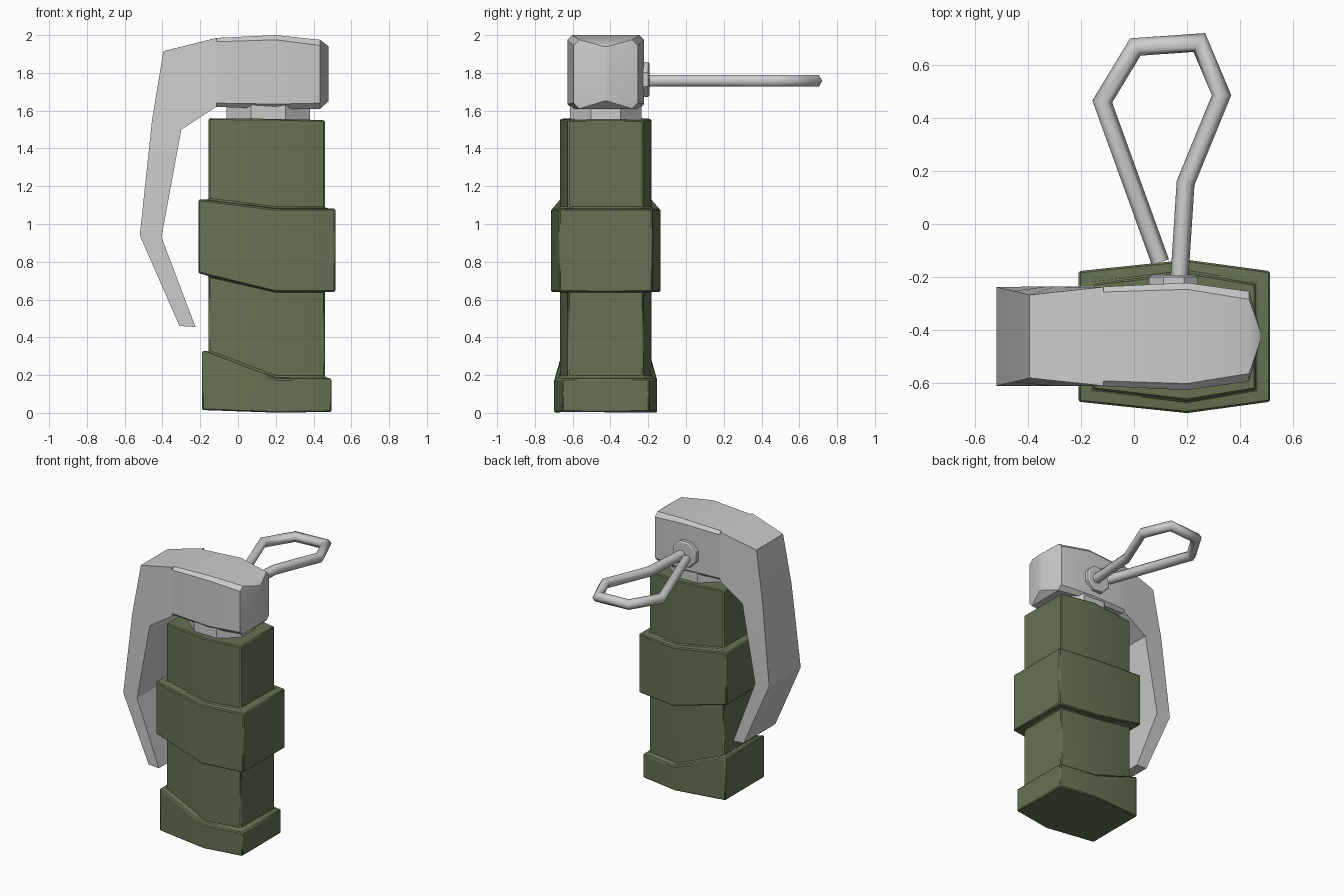
import bpy, bmesh, math
from mathutils import Vector

if "Cube" in bpy.data.objects:
    bpy.data.objects.remove(bpy.data.objects["Cube"])

YC = -0.425  # y centre of body, head and lever


def loft(name, rings, bevel=0.0, angle=30, mat=None):
    """Skin a list of equal-length point rings and cap both ends."""
    bm = bmesh.new()
    vs = [[bm.verts.new(p) for p in r] for r in rings]
    n = len(rings[0])
    for a, b in zip(vs, vs[1:]):
        for i in range(n):
            j = (i + 1) % n
            bm.faces.new((a[i], a[j], b[j], b[i]))
    bm.faces.new(vs[0][::-1])
    bm.faces.new(vs[-1])
    bmesh.ops.recalc_face_normals(bm, faces=bm.faces)
    me = bpy.data.meshes.new(name)
    bm.to_mesh(me)
    bm.free()
    ob = bpy.data.objects.new(name, me)
    bpy.context.collection.objects.link(ob)
    if mat:
        me.materials.append(mat)
    if bevel:
        m = ob.modifiers.new("bevel", 'BEVEL')
        m.width, m.segments = bevel, 1
        m.limit_method, m.angle_limit = 'ANGLE', math.radians(40)
    bpy.ops.object.select_all(action='DESELECT')
    ob.select_set(True)
    bpy.context.view_layer.objects.active = ob
    bpy.ops.object.shade_smooth_by_angle(angle=math.radians(angle))
    return ob


green = bpy.data.materials.new("olive_green")
green.diffuse_color = (0.13, 0.17, 0.085, 1)
green.use_nodes = True
green.node_tree.nodes["Principled BSDF"].inputs["Base Color"].default_value = green.diffuse_color


def hexring(off, zl, zm, zr):
    """Stretched hexagon grown by off, with its own height at left, middle, right."""
    l, r, c, m = -0.155 - off, 0.46 + off, 0.2 + off * 0.85, 0.243 + off * 0.85
    return [(l, YC - c, zl), (0.2, YC - m, zm), (r, YC - c, zr),
            (r, YC + c, zr), (0.2, YC + m, zm), (l, YC + c, zl)]


# body: base collar, waist, slanted middle band, upper tube
loft("body", [
    hexring(0.035, 0.015, 0.0, 0.005),
    hexring(0.035, 0.33, 0.18, 0.18),
    hexring(0.0, 0.325, 0.19, 0.19),
    hexring(0.0, 0.725, 0.645, 0.645),
    hexring(0.055, 0.74, 0.64, 0.64),
    hexring(0.055, 1.13, 1.08, 1.08),
    hexring(0.0, 1.13, 1.085, 1.085),
    hexring(0.0, 1.56, 1.557, 1.55)], bevel=0.007, mat=green)


# neck: short octagon
def neck_ring(z):
    k = math.pi / 8
    s = 1 / math.cos(k)
    return [(0.16 + 0.22 * s * math.cos(k + i * 2 * k),
             YC + 0.19 * s * math.sin(k + i * 2 * k), z) for i in range(8)]


loft("neck", [neck_ring(1.54), neck_ring(1.64)])


# head: chamfered block swelling in the middle and pointed at its right end
def block_ring(x, h, z0, z1, c):
    q = [(h, z0 + c), (h, z1 - c), (h - c, z1), (c - h, z1),
         (-h, z1 - c), (-h, z0 + c), (c - h, z0), (h - c, z0)]
    return [(x, YC + y, z) for y, z in q]


head = [block_ring(-0.115, 0.188, 1.62, 1.985, 0.02),
        block_ring(0.2, 0.203, 1.61, 2.0, 0.025),
        block_ring(0.435, 0.17, 1.61, 1.975, 0.03)]
head.append([(0.445 if z < 1.62 or z > 1.97 else 0.45 + 0.03 * (1 - abs(y - YC) / 0.17),
              YC + (y - YC) * 0.92, 1.79 + (z - 1.79) * 0.95) for x, y, z in head[-1]])
# gather the end section into a vertical ridge
head[-1] = [(0.48, YC + math.copysign(0.012, y - YC), 1.65 if z < 1.8 else 1.94)
            if abs(abs(y - YC) - 0.1288) < 0.02 else
            (0.478, YC + math.copysign(0.015, y - YC), 1.66 if z < 1.8 else 1.93)
            for x, y, z in head[-1]]
loft("head", head, angle=35)

# lever: outer point, inner point, outer half width
lever = [((-0.115, 1.985), (-0.115, 1.62), 0.187),
         ((-0.395, 1.915), (-0.30, 1.5), 0.157),
         ((-0.455, 1.55), (-0.335, 1.31), 0.172),
         ((-0.52, 0.94), (-0.405, 0.93), 0.187),
         ((-0.31, 0.46), (-0.225, 0.455), 0.187)]
loft("lever", [[(o[0], YC - w, o[1]), (o[0], YC + w, o[1]),
                (i[0], YC + 0.188, i[1]), (i[0], YC - 0.188, i[1])]
               for o, i, w in lever], angle=25)


# pin boss on the back of the head
def boss_ring(y, r):
    return [(0.15 + r * math.cos(math.pi * (2 * i + 1) / 8), y,
             1.765 + r * math.sin(math.pi * (2 * i + 1) / 8)) for i in range(8)]


loft("pin_boss", [boss_ring(-0.25, 0.1), boss_ring(-0.2, 0.1), boss_ring(-0.193, 0.088)])

# pull ring: six-sided wire mitred along a flat path
path = [Vector(p) for p in [(0.172, -0.2), (0.195, 0.155), (0.331, 0.487), (0.247, 0.686),
                            (0.005, 0.669), (-0.12, 0.463), (0.1, -0.145)]]
rings = []
for i, p in enumerate(path):
    a = (p - path[i - 1]).normalized() if i else (path[1] - p).normalized()
    b = (path[i + 1] - p).normalized() if i < len(path) - 1 else a
    t = (a + b).normalized()
    n = Vector((-t.y, t.x)) / t.dot(a)
    ring = []
    for k in range(6):
        u, w = 0.034 * math.cos(k * math.pi / 3), 0.036 * math.sin(k * math.pi / 3)
        ring.append((p.x + n.x * u, p.y + n.y * u, 1.758 + w))
    rings.append(ring)
loft("pull_ring", rings, angle=62)
